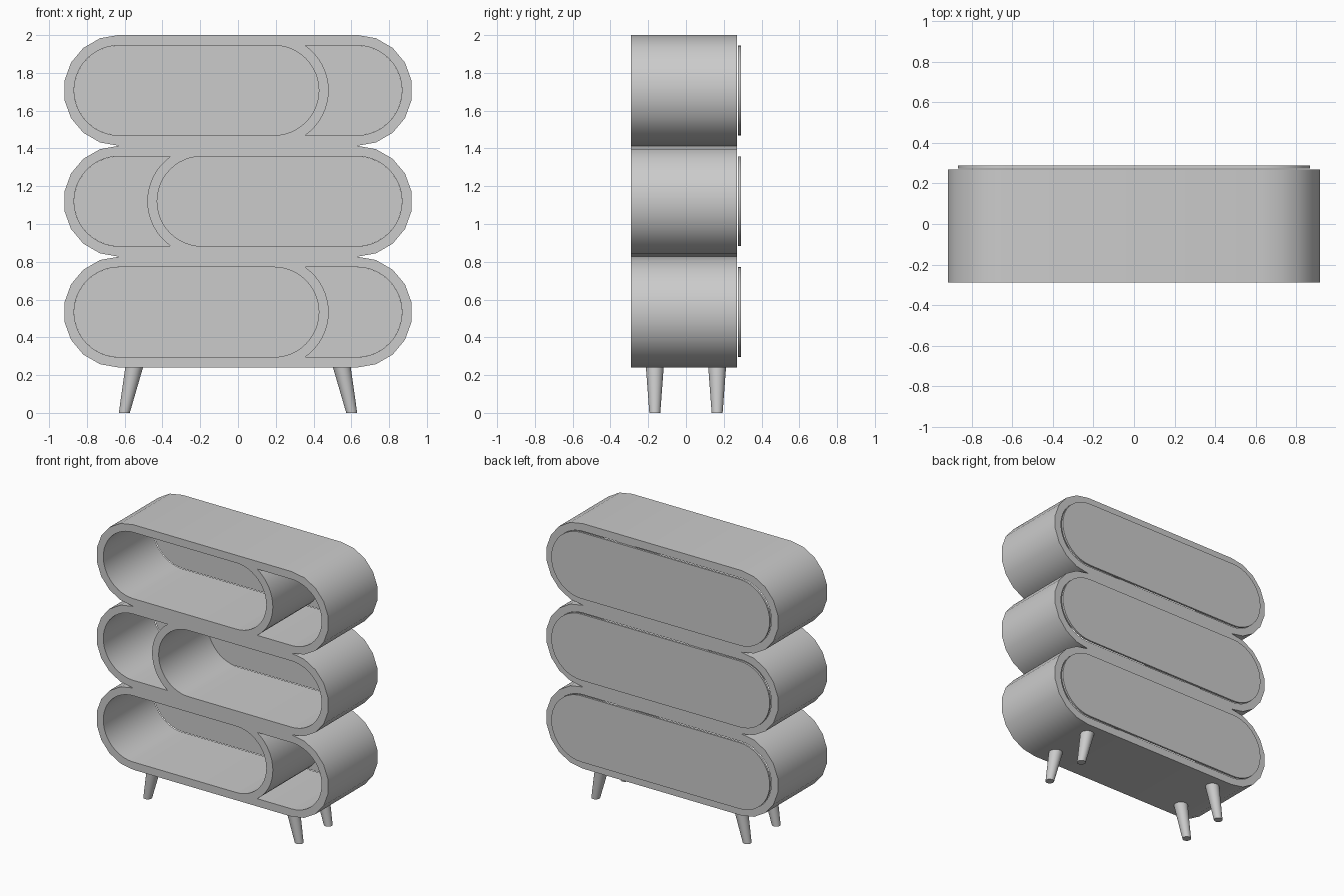
import bpy, bmesh
from math import sin, cos, asin, pi, radians
from mathutils import Vector

if "Cube" in bpy.data.objects:
    bpy.data.objects.remove(bpy.data.objects["Cube"])

R_OUT, R_IN, END_X = 0.2935, 0.238, 0.63
LEG_H, SPLIT_X, R_DIV = 0.24, 0.19, 0.29
Y_FRONT, Y_BACK = -0.29, 0.27


def arc(cx, r, a0, a1, n):
    return [(cx + r * cos(a0 + (a1 - a0) * i / n), r * sin(a0 + (a1 - a0) * i / n))
            for i in range(n + 1)]


def pill(x0, x1, r, n):
    return arc(x1, r, -pi / 2, pi / 2, n) + arc(x0, r, pi / 2, 3 * pi / 2, n)


def finish(bm, name):
    bmesh.ops.remove_doubles(bm, verts=bm.verts, dist=1e-5)
    bmesh.ops.recalc_face_normals(bm, faces=bm.faces)
    mesh = bpy.data.meshes.new(name)
    bm.to_mesh(mesh)
    bm.free()
    ob = bpy.data.objects.new(name, mesh)
    bpy.context.collection.objects.link(ob)
    bpy.ops.object.select_all(action='DESELECT')
    ob.select_set(True)
    bpy.context.view_layer.objects.active = ob
    bpy.ops.object.shade_smooth_by_angle(angle=radians(30))
    return ob


def extruded(name, loops, y0, y1, z):
    """Fill outlines (with holes) in the xz plane and give them depth in y."""
    cu = bpy.data.curves.new(name + "_outline", 'CURVE')
    cu.dimensions, cu.fill_mode, cu.extrude = '2D', 'BOTH', (y1 - y0) / 2
    for pts in loops:
        sp = cu.splines.new('POLY')
        sp.points.add(len(pts) - 1)
        for p, (x, h) in zip(sp.points, pts):
            p.co = (x, h, 0, 1)
        sp.use_cyclic_u = True
    tmp = bpy.data.objects.new(name + "_outline", cu)
    bpy.context.collection.objects.link(tmp)
    mesh = tmp.evaluated_get(bpy.context.evaluated_depsgraph_get()).to_mesh()
    bm = bmesh.new()
    bm.from_mesh(mesh)
    bpy.data.objects.remove(tmp)
    for v in bm.verts:
        x, h, d = v.co
        v.co = (x, (y0 + y1) / 2 - d, z + h)
    return finish(bm, name)


# Three stacked shelf modules, the middle one mirrored
a = asin(R_IN / R_DIV)
large = pill(-END_X, SPLIT_X, R_IN, 24)
small = arc(END_X, R_IN, -pi / 2, pi / 2, 24) + arc(SPLIT_X, R_DIV, a, -a, 16)
for i, side in enumerate((1, -1, 1)):
    z = LEG_H + R_OUT * (2 * i + 1)
    loops = [pill(-END_X, END_X, R_OUT, 9)]
    loops += [[(side * x, h) for x, h in loop] for loop in (large, small)]
    extruded(f"shelf_module_{i + 1}", loops, Y_FRONT, Y_BACK, z)
    # back panel sits just behind the module
    extruded(f"back_panel_{i + 1}", [pill(-END_X, END_X, R_IN, 20)], 0.275, 0.29, z)

# Tapered legs splayed outwards
for sx in (-1, 1):
    for sy, row in ((-1, "front"), (1, "back")):
        bm = bmesh.new()
        rings = []
        for x, z, r in ((0.602, 0, 0.029), (0.55, LEG_H, 0.047)):
            rings.append([bm.verts.new((sx * x + r * cos(t * pi / 12),
                                        sy * 0.165 + r * sin(t * pi / 12), z))
                          for t in range(24)])
        for t in range(24):
            u = (t + 1) % 24
            bm.faces.new((rings[0][t], rings[0][u], rings[1][u], rings[1][t]))
        for ring in rings:
            bm.faces.new(ring)
        finish(bm, f"{row}_leg_{'left' if sx < 0 else 'right'}")
